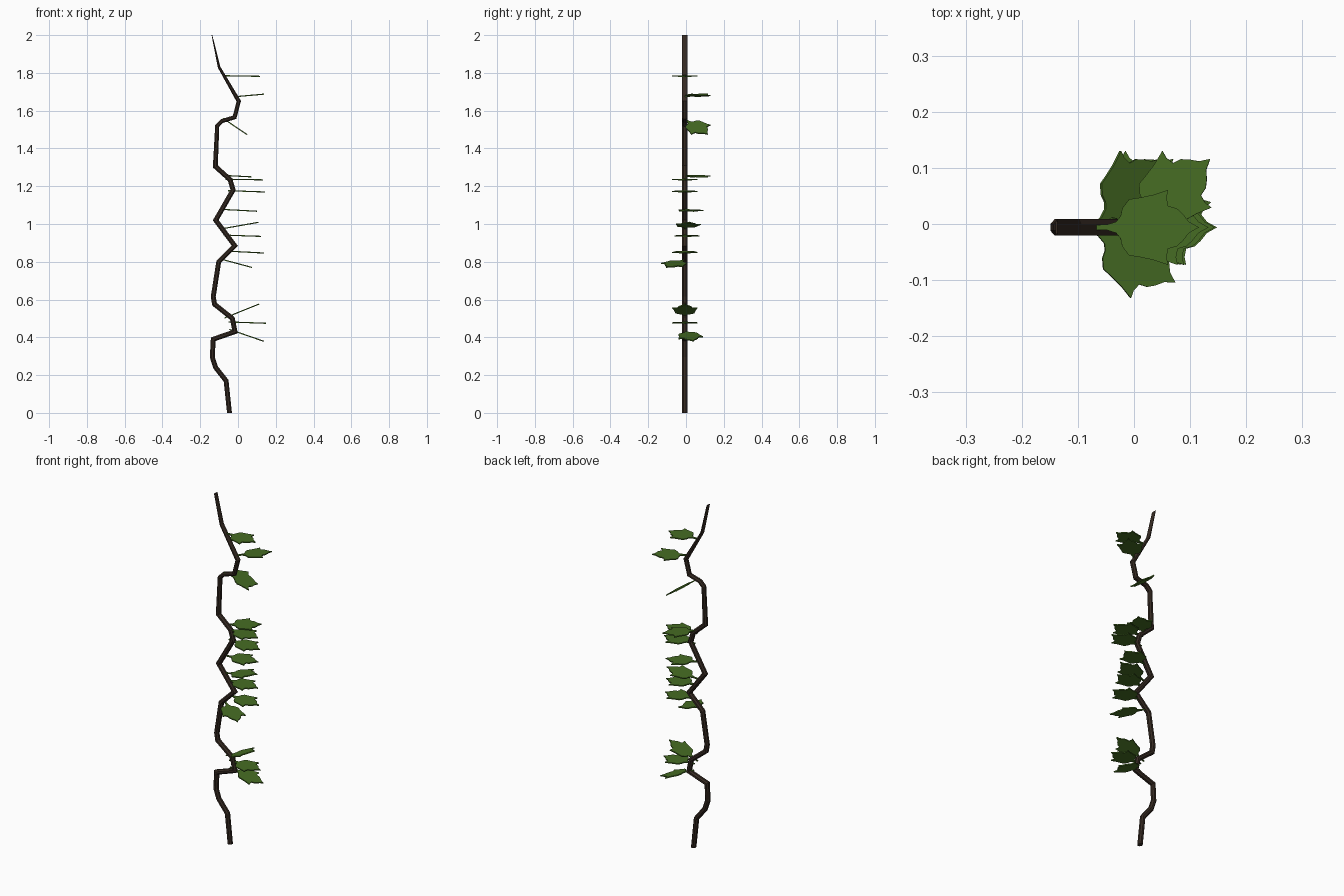
import bpy, bmesh, math
from mathutils import Matrix, Vector

if "Cube" in bpy.data.objects:
    bpy.data.objects.remove(bpy.data.objects["Cube"])

Y0 = -0.006  # the vine lies in this plane


def material(name, rgb):
    m = bpy.data.materials.new(name)
    m.diffuse_color = (*rgb, 1)
    m.use_nodes = True
    m.node_tree.nodes["Principled BSDF"].inputs["Base Color"].default_value = m.diffuse_color
    return m


bark = material("dark bark", (0.036, 0.023, 0.016))
green = material("leaf green", (0.061, 0.150, 0.017))


def finish(bm, name, mat):
    bmesh.ops.recalc_face_normals(bm, faces=bm.faces[:])
    me = bpy.data.meshes.new(name)
    bm.to_mesh(me)
    bm.free()
    me.materials.append(mat)
    ob = bpy.data.objects.new(name, me)
    bpy.context.collection.objects.link(ob)
    return ob


# Zigzag stem: (x, z) path swept with an eight-sided section
path = [(-.045, .0), (-.063, .17), (-.118, .24), (-.136, .295), (-.131, .39),
        (-.016, .43), (-.03, .50), (-.124, .575), (-.131, .615), (-.102, .80),
        (-.017, .885), (-.118, 1.02), (-.026, 1.18), (-.042, 1.235),
        (-.12, 1.305), (-.11, 1.52), (-.085, 1.545), (-.018, 1.565),
        (.004, 1.65), (-.10, 1.83), (-.138, 2.0)]
pts = [Vector(p) for p in path]
bm = bmesh.new()
rings = []
for i, p in enumerate(pts):
    a = (p - pts[i - 1]).normalized() if i else (pts[1] - p).normalized()
    b = (pts[i + 1] - p).normalized() if i < len(pts) - 1 else a
    t = (a + b).normalized()
    n = Vector((t.y, -t.x))
    # in-plane radius thins towards the top, depth stays constant
    r = 0.013 if p.y < 1.5 else (0.011 if p.y < 1.7 else (0.007 if p.y < 1.9 else 0.002))
    r *= min(1 / max(t.dot(a), 0.1), 1.3)
    ring = []
    for k in range(8):
        ang = math.radians(22.5 + 45 * k)
        q = p + n * r * math.cos(ang) * 1.08
        ring.append(bm.verts.new((q.x, Y0 + 0.0157 * math.sin(ang), max(q.y, 0) if i else 0)))
    rings.append(ring)
for r0, r1 in zip(rings, rings[1:]):
    for k in range(8):
        bm.faces.new((r0[k], r0[(k + 1) % 8], r1[(k + 1) % 8], r1[k]))
bm.faces.new(rings[0])
bm.faces.new(rings[-1])
finish(bm, "vine_stem", bark)

# Half outline of a lobed leaf on a short stalk, mirrored across its midrib
HALF = [(-.012, .004), (.022, .005), (.038, .010), (.046, .020), (.049, .034),
        (.061, .050), (.080, .053), (.104, .058), (.131, .067), (.128, .053),
        (.131, .038), (.146, .034), (.157, .024), (.168, .010)]
OUTLINE = HALF + [(.186, 0)] + [(x, -y) for x, y in reversed(HALF)]


def leaf(name, x, z, yaw, pitch):
    bm = bmesh.new()
    face = bm.faces.new([bm.verts.new((u, v, -.003)) for u, v in OUTLINE])
    ext = bmesh.ops.extrude_face_region(bm, geom=[face], use_keep_orig=True)
    top = [e for e in ext["geom"] if isinstance(e, bmesh.types.BMVert)]
    bmesh.ops.translate(bm, verts=top, vec=(0, 0, .006))
    bmesh.ops.triangulate(bm, faces=bm.faces[:])
    bm.transform(Matrix.Translation((x, Y0, z))
                 @ Matrix.Rotation(math.radians(-pitch), 4, 'Y')
                 @ Matrix.Rotation(math.radians(yaw), 4, 'Z'))
    finish(bm, name, green)


# Leaves: stalk x, stalk z, turn about z, tilt up
leaves = [(-.070, 1.785, 0, -1), (-.004, 1.675, 41, 5), (-.070, 1.553, 41, -34),
          (-.070, 1.257, 41, -3), (-.053, 1.237, 0, -1), (-.042, 1.176, 0, -2),
          (-.079, 1.077, 15, -3), (-.072, .977, 8, 10), (-.064, .941, 5, -2),
          (-.048, .856, 0, -3), (-.079, .811, -32, -15), (-.060, .507, 0, 22),
          (-.038, .481, 0, -2), (-.034, .438, 14, -19)]
for i, spec in enumerate(leaves):
    leaf(f"leaf_{i + 1}", *spec)
